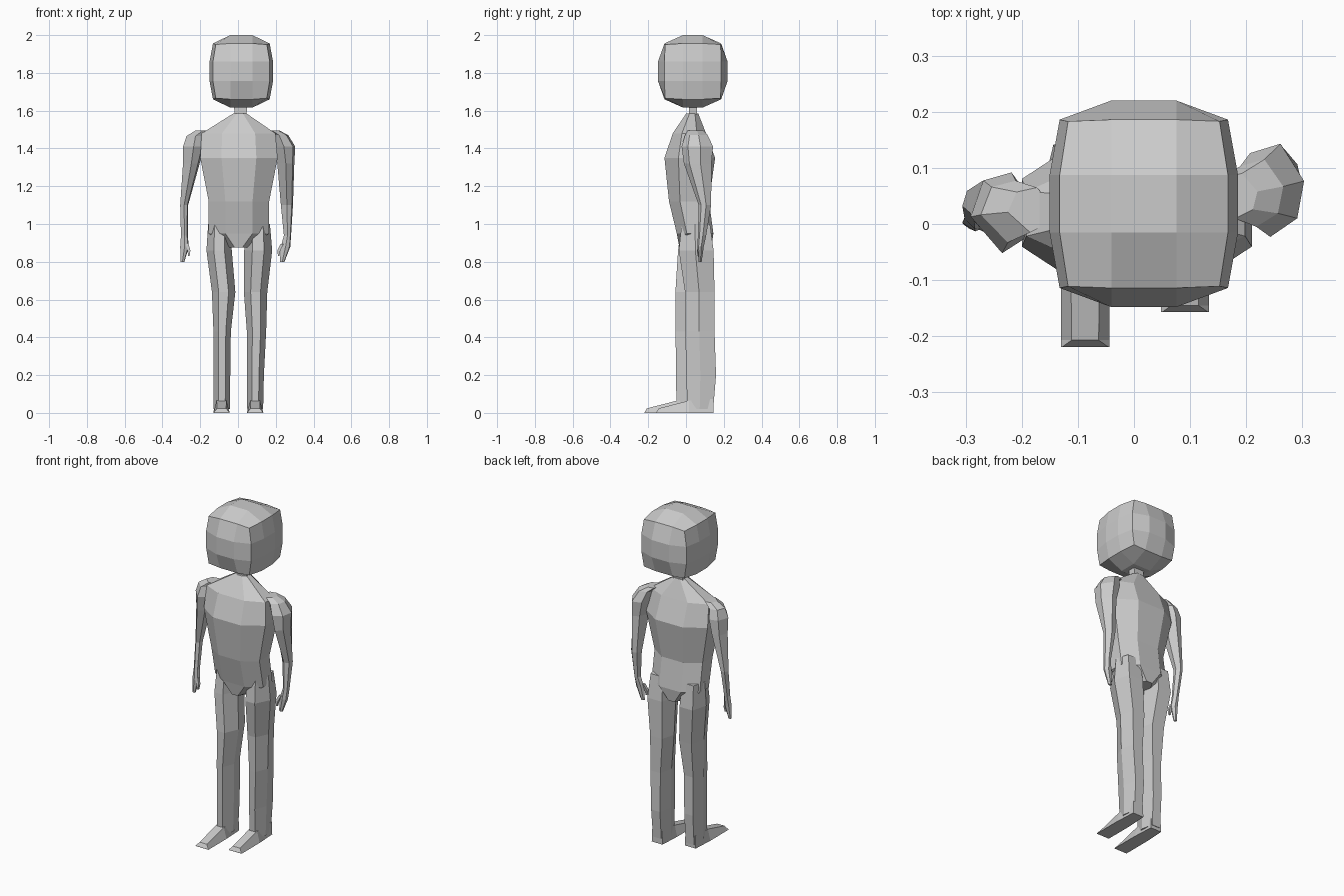
import bpy, bmesh
from mathutils import Vector

# Unit cross-sections, counter-clockwise seen from above
OCT = [(.45, -1), (1, -.45), (1, .45), (.45, 1), (-.45, 1), (-1, .45), (-1, -.45), (-.45, -1)]
HEX = [(.42, -1), (1, -.05), (.65, 1), (-.65, 1), (-1, -.05), (-.42, -1)]
DIAMOND = [(0, -1), (.8, -.6), (1, .2), (.3, 1), (-.6, .8), (-1, -.1)]
SQUARE = [(1, -1), (1, 1), (-1, 1), (-1, -1)]


def loft_points(name, rings):
    """Skin a list of closed point rings and cap both ends."""
    bm = bmesh.new()
    rows = [[bm.verts.new(p) for p in r] for r in rings]
    n = len(rows[0])
    for a, b in zip(rows, rows[1:]):
        for i in range(n):
            j = (i + 1) % n
            bm.faces.new((a[i], a[j], b[j], b[i]))
    bm.faces.new(rows[0][::-1])
    bm.faces.new(rows[-1])
    bmesh.ops.recalc_face_normals(bm, faces=bm.faces)
    return finish(name, bm)


def finish(name, bm):
    me = bpy.data.meshes.new(name)
    bm.to_mesh(me)
    bm.free()
    ob = bpy.data.objects.new(name, me)
    bpy.context.collection.objects.link(ob)
    return ob


def loft(name, profile, sections):
    """Sections are (centre x, centre y, z, half width, half depth)."""
    return loft_points(name, [[(cx + rx * u, cy + ry * v, z) for u, v in profile]
                              for cx, cy, z, rx, ry in sections])


# Head: 3x3 gridded cube, puffed towards a sphere
def head():
    bm = bmesh.new()
    bmesh.ops.create_cube(bm, size=2)
    bmesh.ops.subdivide_edges(bm, edges=bm.edges[:], cuts=2, use_grid_fill=True)
    outer = [(.168, .150, .135), (.184, .150, .147), (.192, .148, .142)]
    inner = (.058, .051, .052)
    centre = Vector((.0175, .036, 1.808))
    for v in bm.verts:
        n = sum(abs(c) > .9 for c in v.co)
        p = [(outer[k][n - 1] if abs(c) > .9 else inner[k]) * (1 if c > 0 else -1)
             for k, c in enumerate(v.co)]
        v.co = centre + Vector(p)
    finish("head", bm)


head()
loft("neck", SQUARE, [(.012, .037, 1.55, .03, .022), (.015, .037, 1.64, .036, .022)])

# Torso from crotch to neck base
loft("torso", OCT, [
    (.003, .050, .875, .045, .085),
    (.005, .048, .95, .160, .097),
    (.005, .016, 1.12, .160, .106),
    (.005, .020, 1.35, .205, .134),
    (.003, .018, 1.48, .195, .088),
    (.010, .033, 1.585, .035, .032)])

# Legs: the two differ slightly because one stands forward
loft("right_leg", HEX, [
    (-.098, .050, 1.00, .060, .075),
    (-.100, .050, .86, .067, .092),
    (-.076, .030, .64, .062, .086),
    (-.084, .020, .43, .046, .075),
    (-.085, .022, .20, .044, .075),
    (-.086, .018, .02, .043, .068)])
loft("left_leg", HEX, [
    (.106, .052, 1.00, .063, .075),
    (.107, .054, .86, .074, .092),
    (.093, .073, .64, .062, .078),
    (.098, .074, .43, .051, .077),
    (.092, .080, .20, .045, .079),
    (.091, .076, .02, .042, .068)])


# Feet: trapezoid sections running from heel to toe
def foot(name, cx, heel):
    secs = [(0, .036, .033, .075), (-.13, .043, .026, .065),
            (-.29, .043, .024, .024), (-.302, .043, .041, .004)]
    loft_points(name, [[(cx - b, heel + y, 0), (cx + b, heel + y, 0),
                        (cx + t, heel + y, z), (cx - t, heel + y, z)]
                       for y, b, t, z in secs])


foot("right_foot", -.087, .083)
foot("left_foot", .091, .145)

# Arms running from shoulder to fingertips
loft("right_arm", DIAMOND, [
    (-.185, .025, 1.495, .040, .040),
    (-.225, .022, 1.465, .048, .055),
    (-.235, .020, 1.41, .056, .072),
    (-.247, .025, 1.32, .044, .062),
    (-.285, .035, 1.10, .021, .030),
    (-.284, .012, .94, .018, .021),
    (-.283, .004, .88, .023, .017),
    (-.294, .000, .80, .010, .008)])
loft("left_arm", DIAMOND, [
    (.180, .050, 1.495, .040, .040),
    (.218, .055, 1.47, .048, .060),
    (.243, .060, 1.41, .060, .083),
    (.253, .062, 1.32, .045, .073),
    (.259, .100, 1.10, .032, .033),
    (.262, .085, .94, .019, .022),
    (.252, .077, .88, .025, .017),
    (.234, .075, .80, .012, .008)])

# Thumbs
for name, x, y, dx in (("right_thumb", -.270, .0, .010), ("left_thumb", .234, .073, -.018)):
    loft(name, SQUARE, [(x, y, .895, .008, .009), (x + dx, y - .006, .86, .008, .008),
                        (x + dx, y - .008, .83, .004, .005)])
